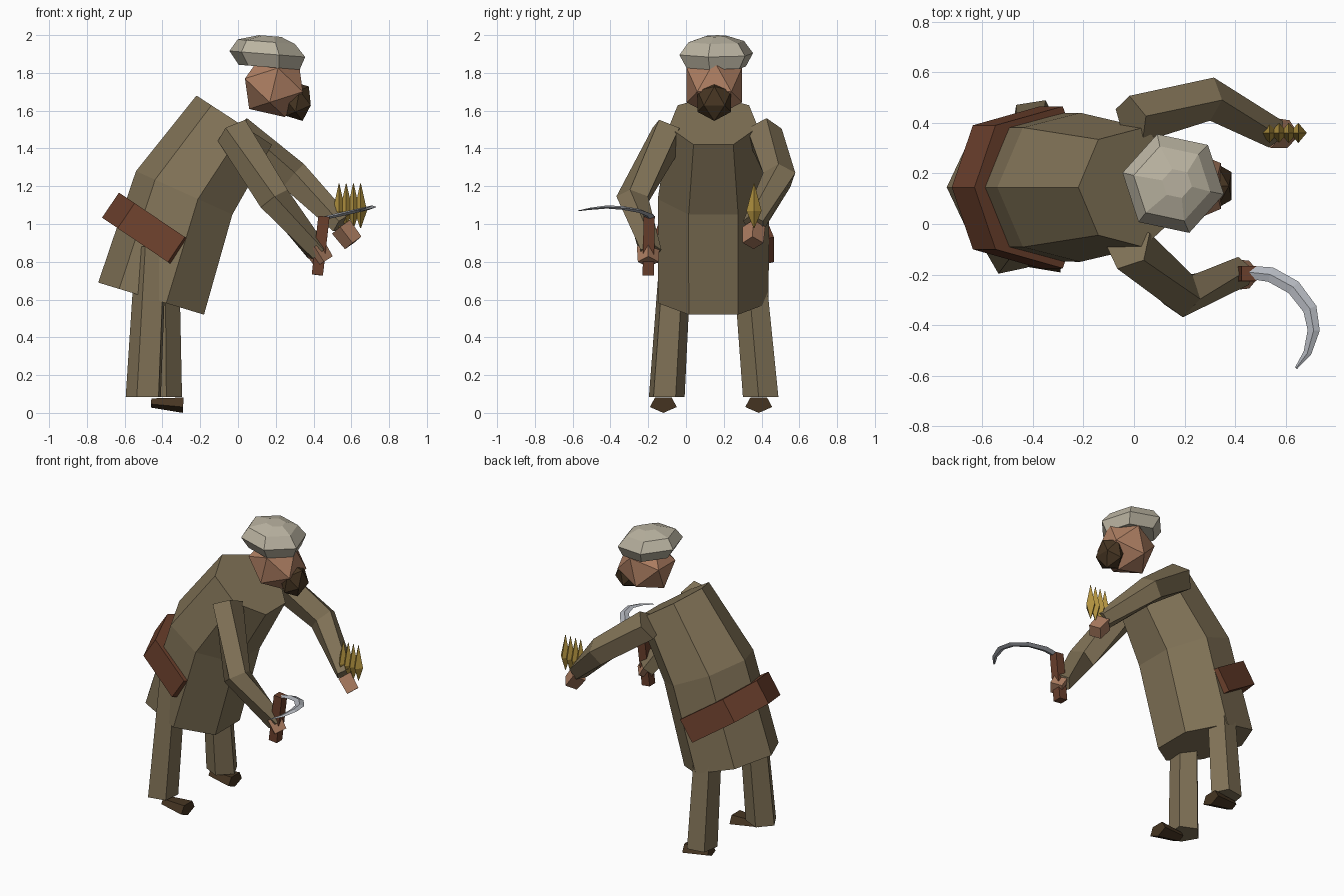
import bpy, bmesh
from math import sin, cos, pi, radians
from mathutils import Vector as V, Matrix

cube = bpy.data.objects.get("Cube")
if cube:
    bpy.data.objects.remove(cube)


def material(name, rgb):
    m = bpy.data.materials.new(name)
    m.use_nodes = True
    m.diffuse_color = (*rgb, 1)
    bsdf = next(n for n in m.node_tree.nodes if n.type == 'BSDF_PRINCIPLED')
    bsdf.inputs["Base Color"].default_value = (*rgb, 1)
    return m


COAT = material("drab cloth", (.22, .17, .095))
LEATHER = material("red brown leather", (.145, .05, .025))
SKIN = material("skin", (.42, .21, .122))
HAT = material("grey felt", (.49, .45, .355))
DARK = material("dark brown", (.062, .036, .016))
GOLD = material("straw gold", (.44, .285, .05))
STEEL = material("steel", (.45, .47, .51))


def finish(name, bm, mat):
    bmesh.ops.recalc_face_normals(bm, faces=bm.faces)
    mesh = bpy.data.meshes.new(name)
    bm.to_mesh(mesh)
    bm.free()
    mesh.materials.append(mat)
    ob = bpy.data.objects.new(name, mesh)
    bpy.context.collection.objects.link(ob)
    return ob


def skin_rings(name, mat, rings):
    """Join rings of points into a closed solid."""
    bm = bmesh.new()
    rows = [[bm.verts.new(p) for p in ring] for ring in rings]
    n = len(rows[0])
    for a, b in zip(rows, rows[1:]):
        for i in range(n):
            j = (i + 1) % n
            bm.faces.new((a[i], a[j], b[j], b[i]))
    bm.faces.new(rows[0])
    bm.faces.new(rows[-1])
    return finish(name, bm, mat)


def ring(centre, u, v, sides, turn):
    angles = [radians(turn) + 2 * pi * i / sides for i in range(sides)]
    return [V(centre) + V(u) * cos(a) + V(v) * sin(a) for a in angles]


def tube(name, mat, path, radii, sides=5, turn=0, flat=1, ref=(0, 0, 1)):
    """Tapered tube along a path; flat squeezes it towards ref."""
    pts = [V(p) for p in path]
    rings = []
    for i, p in enumerate(pts):
        t = (pts[min(i + 1, len(pts) - 1)] - pts[max(i - 1, 0)]).normalized()
        side = t.cross(V(ref)).normalized()
        up = side.cross(t)
        rings.append(ring(p, side * radii[i], up * radii[i] * flat, sides, turn))
    return skin_rings(name, mat, rings)


def lump(name, mat, centre, size, tilt, spin):
    """Faceted ball, spun about its pole and tilted forward."""
    bm = bmesh.new()
    bmesh.ops.create_icosphere(bm, subdivisions=1, radius=1)
    m = (Matrix.Translation(centre) @ Matrix.Diagonal((*size, 1))
         @ Matrix.Rotation(radians(tilt), 4, 'Y') @ Matrix.Rotation(radians(spin), 4, 'Z'))
    bmesh.ops.transform(bm, matrix=m, verts=bm.verts)
    return finish(name, bm, mat)


MID = .145  # body centre line in y

# Stooped coat: seven-sided sections with a ridge down the back and a flat front
coat_rings = []
for back, front, radius in (((-.74, .69), (-.18, .52), .3),
                            ((-.54, 1.28), (-.03, 1.05), .302),
                            ((-.22, 1.68), (.18, 1.42), .242)):
    b, f = V((back[0], MID, back[1])), V((front[0], MID, front[1]))
    u = (b - f) / (1 + cos(pi / 7))
    coat_rings.append(ring(b - u, u, (0, radius, 0), 7, 0))
skin_rings("coat", COAT, coat_rings)

# Belt wrapped round the back, open at the front
axis, fwd = V((.56, 0, .83)), V((.83, 0, -.56))
origin = V((-.675, MID, 1.1))
belt_rings = []
for along, across in ((.42, -.32), (.10, -.245), (0, 0), (.10, .245), (.42, .32)):
    outer = origin + fwd * along + V((0, across, 0))
    inner = origin + fwd * (along * .85 + .09) + V((0, across * .8, 0))
    h = axis * .08
    belt_rings.append([outer - h, outer + h, inner + h, inner - h])
skin_rings("belt", LEATHER, belt_rings)

# Legs and shoes
for side, foot, top, turn, y in (("right", (-.495, -.105), (-.455, -.055), 30, -.12),
                                 ("left", (-.395, .4), (-.40, .33), -9, .385)):
    skin_rings(side + "_leg", COAT, [
        ring((*foot, .085), (.1, 0, 0), (0, .1, 0), 5, turn),
        ring((*top, .88), (.088, 0, 0), (0, .088, 0), 5, turn)])
    tube(side + "_shoe", DARK, [(-.46, y, .055), (-.29, y, .045)], [.045, .075],
         turn=-90, flat=.6)

# Arms: shoulder, elbow, wrist
RADII = [.1, .09, .062]
tube("right_arm", COAT, [(-.02, -.09, 1.49), (.19, -.28, 1.13), (.42, -.19, .85)],
     RADII, turn=18)
tube("left_arm", COAT, [(-.01, .41, 1.48), (.29, .495, 1.25), (.55, .36, 1.0)],
     RADII, turn=18)

# Blocky hands
tube("right_hand", SKIN, [(.405, -.2, .88), (.455, -.2, .8)], [.06, .055], sides=4)
tube("left_hand", SKIN, [(.545, .36, .985), (.61, .355, .9)], [.06, .055], sides=4)

# Head and beard
lump("head", SKIN, (.19, .15, 1.735), (.185, .172, .178), 45, 180)
lump("beard", DARK, (.315, .15, 1.65), (.085, .105, .11), 45, 180)

# Soft cap pulled over the head
cap_rings = []
for x, z, r in ((.165, 1.83, .165), (.155, 1.9, .205), (.15, 1.965, .155), (.17, 1.995, .06)):
    cap_rings.append(ring((x, .16, z), (r, 0, -r * .08), (0, r, 0), 6, -12))
skin_rings("cap", HAT, cap_rings)

# Sickle
tube("sickle_handle", LEATHER, [(.42, -.2, .73), (.455, -.195, 1.04)], [.042, .042],
     sides=4, turn=45, ref=(1, 0, 0))
tube("sickle_blade", STEEL,
     [(.45, -.19, 1.03), (.54, -.2, 1.05), (.63, -.25, 1.07), (.695, -.335, 1.085),
      (.71, -.42, 1.09), (.685, -.51, 1.08), (.64, -.57, 1.07)],
     [.025, .03, .03, .028, .024, .016, .005], sides=4, flat=.35)

# Ears of grain held in the left hand
for i in range(4):
    x = .535 + .038 * i
    tube("grain_ear", GOLD, [(x, .36, .98), (x, .36, 1.07), (x, .36, 1.215)],
         [.003, .04, .002], sides=4, ref=(1, 0, 0), flat=.85)
